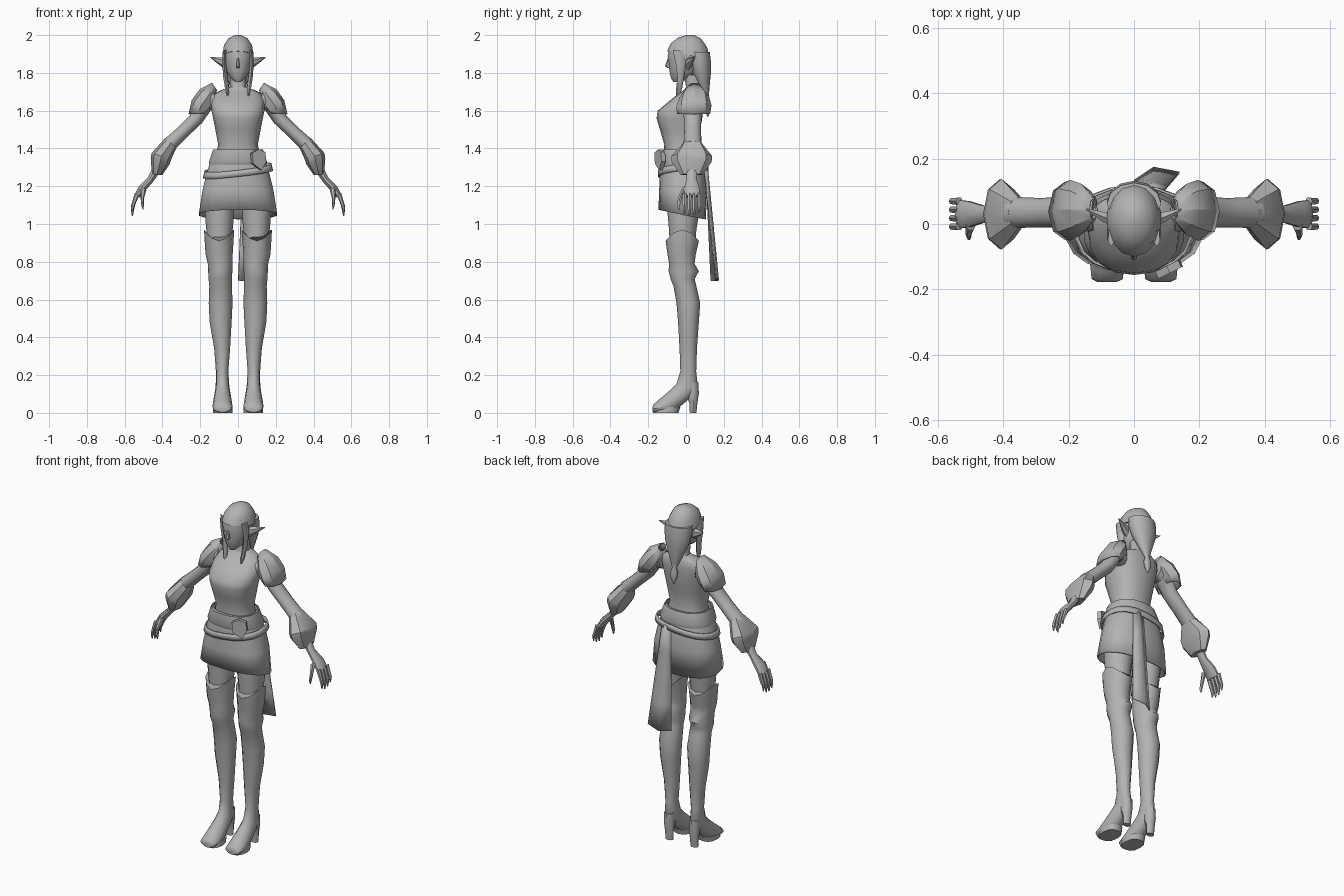
import bpy, bmesh, math
from mathutils import Vector as V

grey = bpy.data.materials.new("plain grey")
grey.diffuse_color = (0.45, 0.45, 0.45, 1)


def finish(name, bm, mirror=False, thick=0, angle=45):
    bmesh.ops.recalc_face_normals(bm, faces=bm.faces)
    me = bpy.data.meshes.new(name)
    bm.to_mesh(me)
    bm.free()
    me.materials.append(grey)
    ob = bpy.data.objects.new(name, me)
    bpy.context.collection.objects.link(ob)
    bpy.ops.object.select_all(action='DESELECT')
    ob.select_set(True)
    bpy.context.view_layer.objects.active = ob
    bpy.ops.object.shade_smooth_by_angle(angle=math.radians(angle))
    if thick:
        ob.modifiers.new("thickness", 'SOLIDIFY').thickness = thick
    if mirror:
        ob.modifiers.new("mirror", 'MIRROR').use_axis[0] = True
    return ob


def loft(name, rows, n=12, power=1.0, caps=True, vee=0, **kw):
    """Rows are (point, opposite point, half width vector) of each oval ring."""
    bm = bmesh.new()
    rings = []
    curve = lambda t: math.copysign(abs(t) ** power, t)
    for k, (p, q, w) in enumerate(rows):
        p, q, w = V(p), V(q), V(w)
        ring = []
        for i in range(n):
            a = math.tau * i / n
            c, s = curve(math.cos(a)), curve(math.sin(a))
            co = (p + q) / 2 + (p - q) / 2 * c + w * s
            if k == 0:
                co.z += vee * s * s
            ring.append(bm.verts.new(co))
        rings.append(ring)
    for a, b in zip(rings, rings[1:]):
        for i in range(n):
            bm.faces.new((a[i], a[(i + 1) % n], b[(i + 1) % n], b[i]))
    if caps:
        bm.faces.new(rings[0])
        bm.faces.new(rings[-1])
    return finish(name, bm, **kw)


def level(rows, x=0):
    """(z, half width, front y, back y) -> level rings"""
    return [((x, f, z), (x, b, z), (a, 0, 0)) for z, a, f, b in rows]


def arm_rows(rows):
    """(upper x, upper z, lower x, lower z, centre y, half depth)"""
    return [((ux, y, uz), (lx, y, lz), (0, d, 0)) for ux, uz, lx, lz, y, d in rows]


# Torso with neck and bust
loft("torso", level([
    (1.79, .042, -.01, .07), (1.725, .045, .0, .08), (1.71, .085, -.01, .085),
    (1.69, .125, -.04, .09), (1.65, .142, -.09, .092), (1.60, .140, -.15, .09),
    (1.56, .132, -.156, .086), (1.50, .120, -.138, .075), (1.42, .105, -.115, .062),
    (1.36, .118, -.12, .075), (1.28, .15, -.125, .095), (1.14, .17, -.11, .09)]), 16, .85)

# Skirt, open below, its hem lower at the back
loft("skirt", level([(1.395, .125, -.125, .075), (1.36, .138, -.132, .085),
                     (1.28, .165, -.138, .105), (1.18, .190, -.142, .112)])
     + [((0, -.146, 1.075), (0, .105, 1.025), (.21, 0, 0))],
     18, .85, caps=False, thick=.006)

# Belts, the lower one slung to one side
loft("waist_belt", level([(1.395, .133, -.138, .084), (1.33, .155, -.146, .105),
                          (1.315, .155, -.138, .10)]), 18, .85, caps=False)
loft("slung_belt", [((0, -.148, z), (0, .118, z + .03), (a, 0, .02))
                    for z, a in ((1.285, .178), (1.25, .187))], 18, .85, caps=False, thick=.008)

# Shield shaped buckle
bm = bmesh.new()
outline = [(-.035, 1.375), (0, 1.395), (.035, 1.38), (.04, 1.33), (.015, 1.285), (-.03, 1.32)]
face = bm.faces.new([bm.verts.new((.1 + x, -.128 + x * .5, z)) for x, z in outline])
out = bmesh.ops.extrude_face_region(bm, geom=[face])
bmesh.ops.translate(bm, vec=(.01, -.022, 0),
                    verts=[v for v in out["geom"] if isinstance(v, bmesh.types.BMVert)])
finish("buckle", bm, angle=30)

# Long sash hanging behind
bm = bmesh.new()
top = [V((.025, .108, 1.30)), V((.06, .115, 1.31)), V((.09, .10, 1.29))]
low = [V((.0, .135, .70)), V((.06, .175, .70)), V((.14, .160, .715))]
grid = [[bm.verts.new(a.lerp(b, t)) for a, b in zip(top, low)] for t in (0, .25, .5, .75, 1)]
for a, b in zip(grid, grid[1:]):
    for i in (0, 1):
        bm.faces.new((a[i], a[i + 1], b[i + 1], b[i]))
finish("sash", bm, thick=.006)

# Thighs
loft("thighs", level([(1.20, .078, -.10, .085), (1.06, .078, -.098, .07),
                      (.97, .070, -.09, .055), (.85, .062, -.085, .045)], .098),
     mirror=True)

# Tall boots with notched tops, knee guards and arched feet
boot = level([(.91, .080, -.108, .068), (.84, .072, -.098, .052)], .100)
boot += level([(.79, .066, -.09, .045), (.75, .064, -.092, .068), (.71, .062, -.082, .046)], .094)
boot += level([(.67, .060, -.066, .055), (.58, .063, -.05, .075), (.48, .058, -.042, .068)], .092)
boot += level([(.34, .042, -.034, .058), (.22, .033, -.03, .054)], .084)
for a, yf, zf, yb, zb in ((.036, -.05, .155, .064, .13), (.042, -.085, .12, .03, .085),
                          (.050, -.125, .085, -.035, .03), (.053, -.15, .065, -.08, .0),
                          (.048, -.172, .045, -.165, .0), (.03, -.178, .03, -.176, .003)):
    boot.append(((.082, yf, zf), (.082, yb, zb), (a, 0, 0)))
loft("boots", boot, vee=.06, mirror=True)
loft("soles", level([(.03, .051, -.165, -.03), (.0, .052, -.172, -.04)], .08), 12, .8, mirror=True)
loft("heels", level([(.16, .032, .0, .066), (.10, .032, .0, .068),
                     (.05, .026, .018, .060), (0, .024, .020, .055)], .082), 8, mirror=True)

# Sleeves
loft("sleeves", arm_rows([
    (.13, 1.705, .11, 1.60, .03, .055), (.20, 1.68, .145, 1.60, .035, .054),
    (.255, 1.575, .19, 1.535, .035, .046), (.325, 1.505, .27, 1.46, .035, .045),
    (.40, 1.44, .335, 1.395, .035, .048)]), mirror=True)

# Flared cuffs with pointed front and back
loft("cuffs", arm_rows([
    (.385, 1.455, .325, 1.405, .035, .048), (.458, 1.375, .352, 1.345, .03, .108),
    (.462, 1.345, .362, 1.315, .03, .106), (.456, 1.265, .402, 1.258, .03, .06)]),
    8, mirror=True, angle=35)

# Hands with fingers and thumb
loft("hands", arm_rows([
    (.452, 1.30, .41, 1.28, .03, .030), (.478, 1.245, .448, 1.225, .03, .028),
    (.525, 1.20, .488, 1.18, .03, .042), (.548, 1.155, .52, 1.14, .03, .045)]),
    10, mirror=True)
for i, drop in enumerate((.01, 0, .004, .02)):
    y = -.008 + i * .026
    loft(f"finger_{i + 1}", arm_rows([
        (.546, 1.165, .524, 1.15, y, .012), (.562, 1.11, .543, 1.105, y, .011),
        (.567, 1.075 + drop, .551, 1.072 + drop, y, .010),
        (.562, 1.043 + drop, .556, 1.043 + drop, y, .004)]), 6, mirror=True)
loft("thumbs", arm_rows([
    (.515, 1.20, .485, 1.18, -.005, .016), (.516, 1.14, .498, 1.135, -.032, .012),
    (.512, 1.10, .498, 1.10, -.040, .010), (.506, 1.078, .501, 1.078, -.038, .004)]),
    6, mirror=True)

# Shoulder guards
loft("shoulder_guards", arm_rows([
    (.137, 1.748, .112, 1.71, .045, .035), (.205, 1.712, .118, 1.635, .045, .078),
    (.245, 1.655, .145, 1.60, .042, .093), (.262, 1.582, .165, 1.585, .04, .088)]),
    8, mirror=True, caps=False, thick=.005, angle=30)

# Face with nose
loft("face", level([
    (1.752, .016, -.068, -.03), (1.775, .042, -.080, .03), (1.81, .062, -.088, .06),
    (1.85, .072, -.092, .08), (1.89, .076, -.097, .09), (1.94, .074, -.086, .09)]), 14)
loft("nose", level([(1.875, .006, -.098, -.08), (1.835, .011, -.112, -.08),
                    (1.825, .007, -.096, -.08)]), 6)

# Hair cap above the brow, and gathered tail
loft("hair_cap", [((0, f, zf), (0, b, zb), (a, 0, 0)) for a, f, zf, b, zb in (
    (.018, .0, 2.0, .045, 2.0), (.052, -.045, 1.985, .082, 1.98),
    (.076, -.082, 1.955, .112, 1.935), (.084, -.100, 1.915, .128, 1.87))], 14)
loft("hair_back", level([
    (1.91, .083, .0, .126), (1.86, .082, .01, .132), (1.80, .070, .03, .132),
    (1.74, .046, .06, .126), (1.69, .024, .085, .122), (1.665, .013, .100, .120),
    (1.635, .022, .094, .130), (1.60, .018, .100, .128), (1.57, .004, .112, .120)]), 12)

# Side locks
loft("side_locks", [((x, f, z), (x - .004, b, z), (a, 0, 0)) for z, x, a, f, b in (
    (1.92, .070, .012, -.07, -.0), (1.85, .075, .011, -.055, .0),
    (1.78, .068, .013, -.045, -.01), (1.72, .060, .012, -.052, -.02),
    (1.685, .056, .006, -.054, -.03), (1.655, .055, .002, -.05, -.042))], 6, mirror=True)

# Pointed ears
loft("ears", [((x, y, zu), (x, y, zl), (0, d, 0)) for x, y, zu, zl, d in (
    (.065, .012, 1.880, 1.815, .022), (.095, .022, 1.882, 1.838, .018),
    (.146, .045, 1.884, 1.880, .003))], 6, mirror=True, angle=35)
